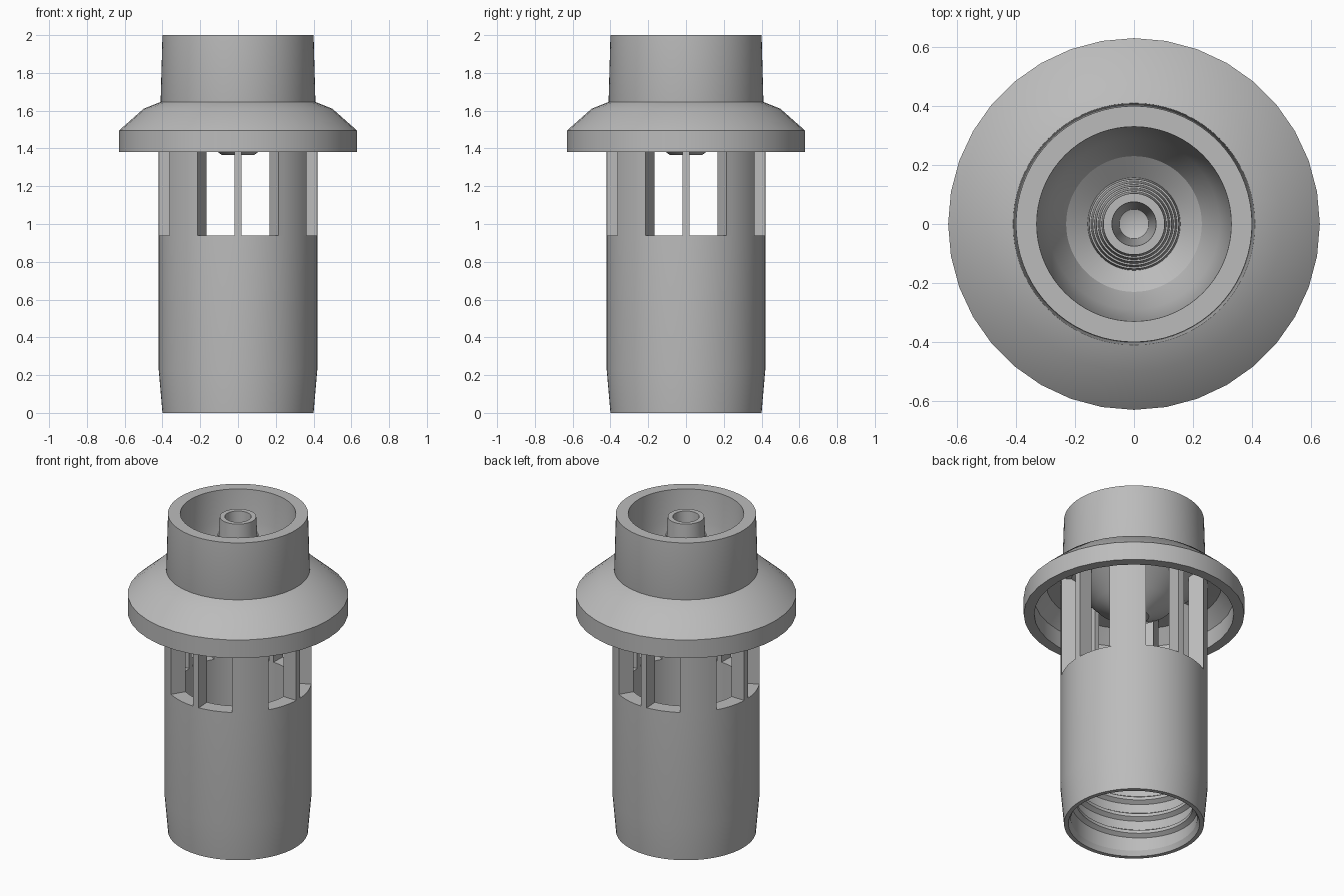
import bpy, bmesh
from math import cos, sin, pi, radians

if "Cube" in bpy.data.objects:
    bpy.data.objects.remove(bpy.data.objects["Cube"], do_unlink=True)

GREY = (0.5, 0.5, 0.5, 1)
grey = bpy.data.materials.new("plain grey")
grey.use_nodes = True
grey.diffuse_color = GREY
grey.node_tree.nodes["Principled BSDF"].inputs["Base Color"].default_value = GREY


def finish(bm, name):
    """Clean up the mesh, make it an object and shade it."""
    bmesh.ops.remove_doubles(bm, verts=bm.verts, dist=1e-5)
    bmesh.ops.recalc_face_normals(bm, faces=bm.faces)
    mesh = bpy.data.meshes.new(name)
    bm.to_mesh(mesh)
    bm.free()
    mesh.materials.append(grey)
    obj = bpy.data.objects.new(name, mesh)
    bpy.context.collection.objects.link(obj)
    bpy.ops.object.select_all(action='DESELECT')
    obj.select_set(True)
    bpy.context.view_layer.objects.active = obj
    bpy.ops.object.shade_smooth_by_angle(angle=radians(25))
    return obj


def sweep(name, profile, start=0, end=2 * pi, steps=72, rise=0):
    """Turn a closed (radius, z) outline about z, optionally rising as a helix."""
    bm = bmesh.new()
    rings = []
    for i in range(steps + 1):
        t = i / steps
        a = start + (end - start) * t
        rings.append([bm.verts.new((r * cos(a), r * sin(a), z + rise * t))
                      for r, z in profile])
    n = len(profile)
    for a, b in zip(rings, rings[1:]):
        for j in range(n):
            k = (j + 1) % n
            if profile[j][0] == 0 and profile[k][0] == 0:
                continue
            quad = [a[j], a[k], b[k], b[j]]
            if profile[j][0] == 0:
                quad.remove(b[j])
            elif profile[k][0] == 0:
                quad.remove(b[k])
            bm.faces.new(quad)
    # close the ends of a partial turn or a helix
    if rise or end - start < 2 * pi - 0.001:
        bm.faces.new(rings[0])
        bm.faces.new(rings[-1])
    return finish(bm, name)


# Lower tube, with a tapered foot and a wider threaded socket
sweep("lower_tube", [(0.40, 0), (0.42, 0.23), (0.42, 0.94), (0.33, 0.94),
                     (0.33, 0.5), (0.36, 0.46), (0.36, 0.03), (0.375, 0)])

# Thread ridge inside the socket
sweep("inner_thread", [(0.365, 0.04), (0.365, 0.1), (0.335, 0.08), (0.335, 0.06)],
      end=6 * pi, steps=216, rise=0.33)

# Pillars around the windows: narrow on the axes, wide on the diagonals
post = [(0.33, 0.94), (0.42, 0.94), (0.42, 1.59), (0.33, 1.59)]
for i in range(8):
    half = radians(14.5 if i % 2 else 2.7)
    mid = i * pi / 4
    sweep(f"{'wide' if i % 2 else 'narrow'}_pillar_{i // 2 + 1}", post,
          mid - half, mid + half, 6 if i % 2 else 2)

# Flared flange with a hollow skirt
sweep("flange", [(0.63, 1.38), (0.63, 1.495), (0.5, 1.61), (0.40, 1.65),
                 (0.36, 1.58), (0.5, 1.57), (0.57, 1.49), (0.57, 1.38)], steps=36)

# Upper cup with a rounded floor inside and a bowl underneath
sweep("upper_cup", [(0, 1.365), (0.085, 1.365), (0.105, 1.38), (0.22, 1.44),
                    (0.33, 1.56), (0.40, 1.6), (0.41, 1.645), (0.40, 2),
                    (0.33, 2), (0.32, 1.8), (0.29, 1.62), (0.23, 1.5),
                    (0.15, 1.44), (0, 1.44)])

# Central nozzle, stepped and tapering, with a blind bore
steps = []
for i in range(5):
    r, z = 0.158 - 0.012 * i, 1.43 + 0.11 * i
    steps += [(r, z), (r - 0.006, z + 0.11)]
sweep("nozzle", [(0, 1.43)] + steps + [(0.075, 1.98), (0.05, 1.55), (0, 1.53)], steps=48)
